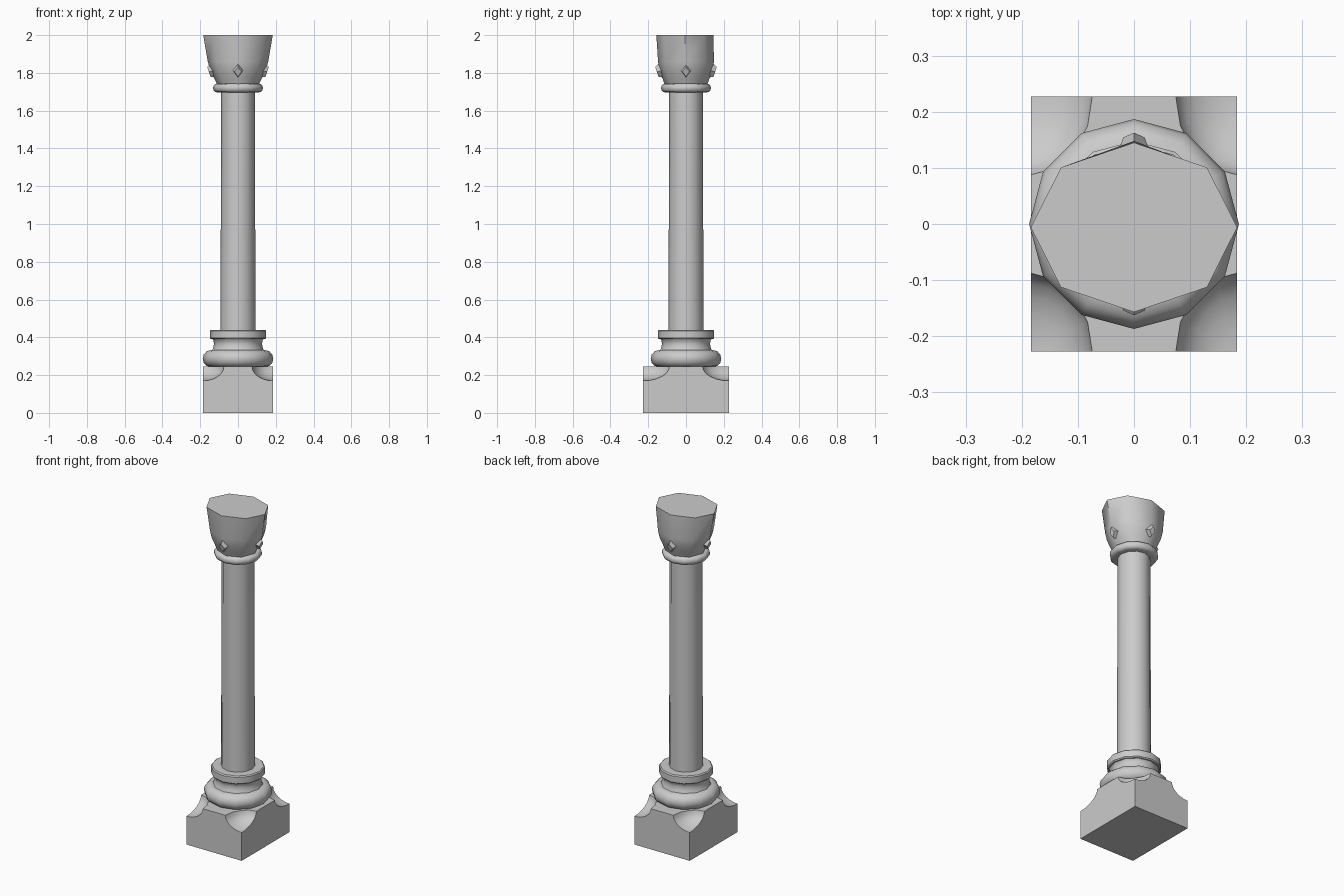
import bpy, bmesh
from math import pi, cos, sin, radians
from mathutils import Matrix, Vector

default = bpy.data.objects.get("Cube")
if default:
    bpy.data.objects.remove(default, do_unlink=True)

stone = bpy.data.materials.new("grey_stone")
stone.use_nodes = True
colour = (0.6, 0.6, 0.6, 1)
stone.diffuse_color = colour
stone.node_tree.nodes["Principled BSDF"].inputs["Base Color"].default_value = colour


def make_object(name, bm, smooth=None):
    bmesh.ops.recalc_face_normals(bm, faces=bm.faces)
    mesh = bpy.data.meshes.new(name)
    bm.to_mesh(mesh)
    bm.free()
    mesh.materials.append(stone)
    obj = bpy.data.objects.new(name, mesh)
    bpy.context.collection.objects.link(obj)
    bpy.ops.object.select_all(action='DESELECT')
    obj.select_set(True)
    bpy.context.view_layer.objects.active = obj
    if smooth:
        bpy.ops.object.shade_smooth_by_angle(angle=radians(smooth))
    return obj


def turned(name, profile, sides=12, smooth=40):
    """Closed lathe part; each profile row is (x radius, y radius, height, y shift)."""
    bm = bmesh.new()
    rings = []
    for rx, ry, z, shift in profile:
        rings.append([bm.verts.new((rx * cos(2 * pi * i / sides),
                                    ry * sin(2 * pi * i / sides) + shift, z))
                      for i in range(sides)])
    for low, high in zip(rings, rings[1:]):
        for i in range(sides):
            j = (i + 1) % sides
            bm.faces.new((low[i], low[j], high[j], high[i]))
    bm.faces.new(rings[0])
    bm.faces.new(rings[-1])
    return make_object(name, bm, smooth)


def round_rows(*rows):
    return [(r, r, z, 0) for r, z in rows]


def bulge(inner, outer, bottom, top, steps=6):
    """Rounded moulding profile between two heights."""
    mid, half = (bottom + top) / 2, (top - bottom) / 2
    return round_rows(*[(inner + (outer - inner) * cos(a), mid + half * sin(a))
                        for a in (-pi / 2 + pi * k / steps for k in range(steps + 1))])


# Plinth with scooped corners
bm = bmesh.new()
bmesh.ops.create_cube(bm, size=1, matrix=Matrix.Translation((0, 0, 0.1225))
                      @ Matrix.Diagonal((0.368, 0.455, 0.245, 1)))
plinth = make_object("plinth", bm)
for sx in (-1, 1):
    for sy in (-1, 1):
        bm = bmesh.new()
        bmesh.ops.create_uvsphere(bm, u_segments=16, v_segments=12, radius=1,
                                  matrix=Matrix.Translation((sx * 0.186, sy * 0.229, 0.246))
                                  @ Matrix.Diagonal((0.112, 0.142, 0.076, 1)))
        cutter = make_object("corner_cutter", bm)
        cutter.hide_render = True
        mod = plinth.modifiers.new("scoop", 'BOOLEAN')
        mod.operation = 'DIFFERENCE'
        mod.solver = 'EXACT'
        mod.object = cutter
        bpy.context.view_layer.objects.active = plinth
        bpy.ops.object.modifier_apply(modifier=mod.name)
        bpy.data.objects.remove(cutter, do_unlink=True)
bpy.ops.object.select_all(action='DESELECT')
plinth.select_set(True)
bpy.ops.object.shade_smooth_by_angle(angle=radians(32))

# Base mouldings
turned("base_torus", bulge(0.145, 0.187, 0.243, 0.332))
turned("base_neck", round_rows((0.14, 0.325), (0.131, 0.345), (0.127, 0.365),
                               (0.131, 0.385), (0.14, 0.395)))
turned("base_collar", round_rows((0.142, 0.39), (0.148, 0.396), (0.148, 0.434), (0.142, 0.44)))

# Shaft and neck ring
turned("shaft", round_rows((0.093, 0.43), (0.089, 1.72)))
turned("neck_ring", bulge(0.112, 0.132, 1.697, 1.743))

# Flared eight-sided capital
turned("capital", [(0.108, 0.112, 1.735, 0), (0.128, 0.126, 1.775, 0),
                   (0.148, 0.143, 1.82, 0), (0.16, 0.148, 1.86, 0),
                   (0.184, 0.151, 2.0, -0.006)], sides=8, smooth=50)

# Diamond studs around the capital
for k, side in enumerate(("front", "left", "back", "right")):
    bm = bmesh.new()
    bmesh.ops.create_cone(bm, cap_ends=True, segments=4, radius1=0.029, radius2=0.019,
                          depth=0.03)
    for v in bm.verts:
        if abs(v.co.x) < abs(v.co.y):
            v.co.y *= 1.45
    place = (Matrix.Rotation(k * pi / 2, 4, 'Z')
             @ Matrix.Translation((0, -0.14, 1.81))
             @ Matrix.Rotation(radians(108), 4, 'X'))
    bmesh.ops.transform(bm, matrix=place, verts=bm.verts)
    make_object(side + "_diamond_stud", bm)
